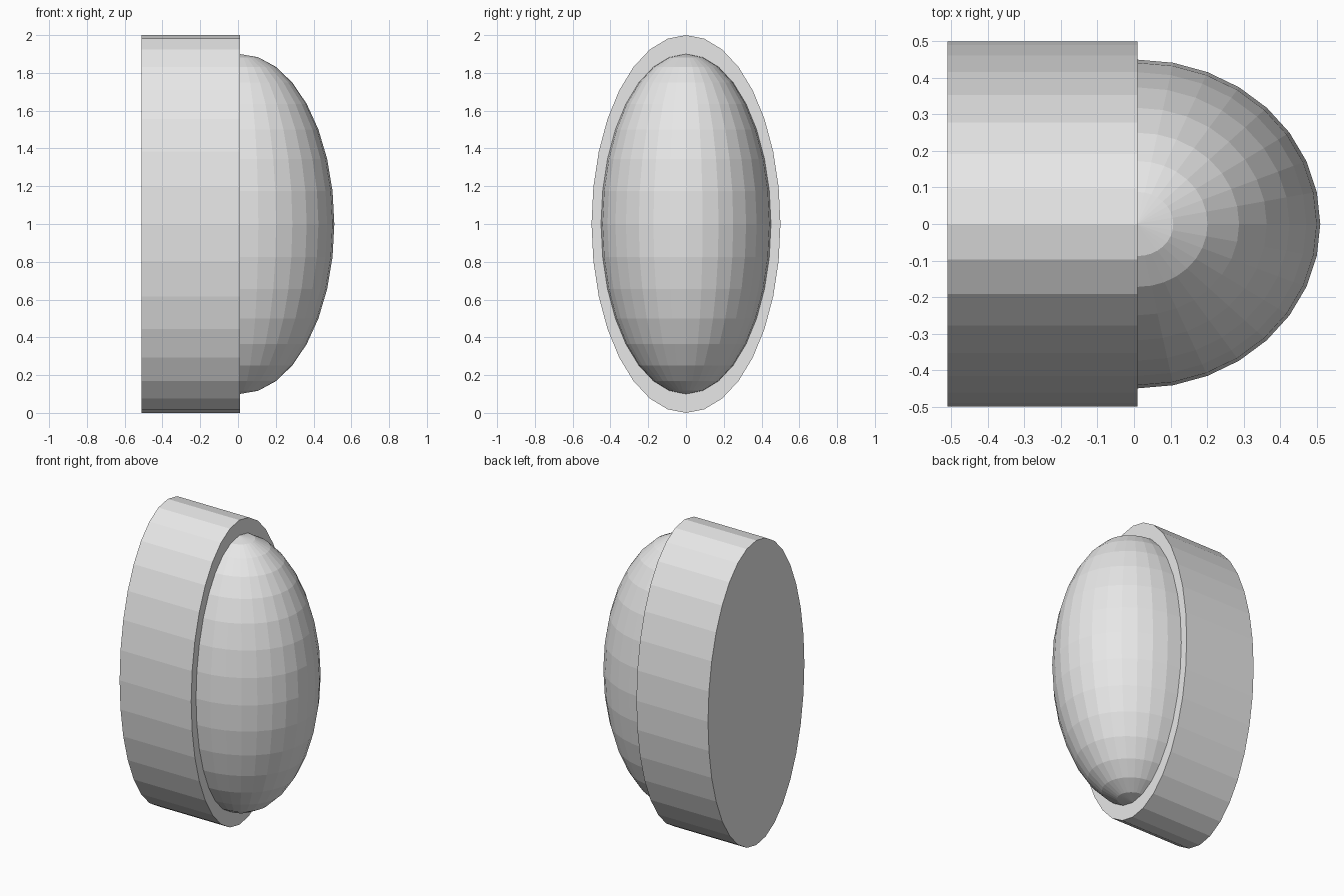
import bpy, bmesh, math
from mathutils import Matrix, Vector

if "Cube" in bpy.data.objects:
    bpy.data.objects.remove(bpy.data.objects["Cube"])

FACE_X = 0.01   # plane where the dome meets the drum

grey = bpy.data.materials.new("light_grey")
grey.diffuse_color = (0.8, 0.8, 0.8, 1)
grey.use_nodes = True
grey.node_tree.nodes["Principled BSDF"].inputs["Base Color"].default_value = grey.diffuse_color


def add_object(name, bm, location):
    bmesh.ops.recalc_face_normals(bm, faces=bm.faces)
    mesh = bpy.data.meshes.new(name)
    bm.to_mesh(mesh)
    bm.free()
    mesh.materials.append(grey)
    obj = bpy.data.objects.new(name, mesh)
    obj.location = location
    bpy.context.collection.objects.link(obj)
    return obj


# Oval drum lying along x, flat-sided
bm = bmesh.new()
bmesh.ops.create_cone(bm, cap_ends=True, segments=32, radius1=1, radius2=1, depth=0.52)
bmesh.ops.transform(bm, matrix=Matrix.Rotation(math.pi / 2, 4, 'Y'), verts=bm.verts)
bmesh.ops.scale(bm, vec=Vector((1, 0.5, 1)), verts=bm.verts)
add_object("oval_housing", bm, (FACE_X - 0.26, 0, 1))

# Half ellipsoid dome with upright poles, cut at the drum face
bm = bmesh.new()
bmesh.ops.create_uvsphere(bm, u_segments=32, v_segments=16, radius=1)
bmesh.ops.scale(bm, vec=Vector((0.5, 0.45, 0.9)), verts=bm.verts)
bmesh.ops.bisect_plane(bm, geom=bm.verts[:] + bm.edges[:] + bm.faces[:], dist=1e-4,
                       plane_co=(0, 0, 0), plane_no=(1, 0, 0), clear_inner=True)
rim = [e for e in bm.edges if e.is_boundary]
# Close the hidden base so the dome is solid
bmesh.ops.holes_fill(bm, edges=rim, sides=0)
# Seat the base slightly inside the drum
for v in bm.verts:
    if abs(v.co.x) < 1e-4:
        v.co.x = -0.002
add_object("dome_lens", bm, (FACE_X, 0, 1))
